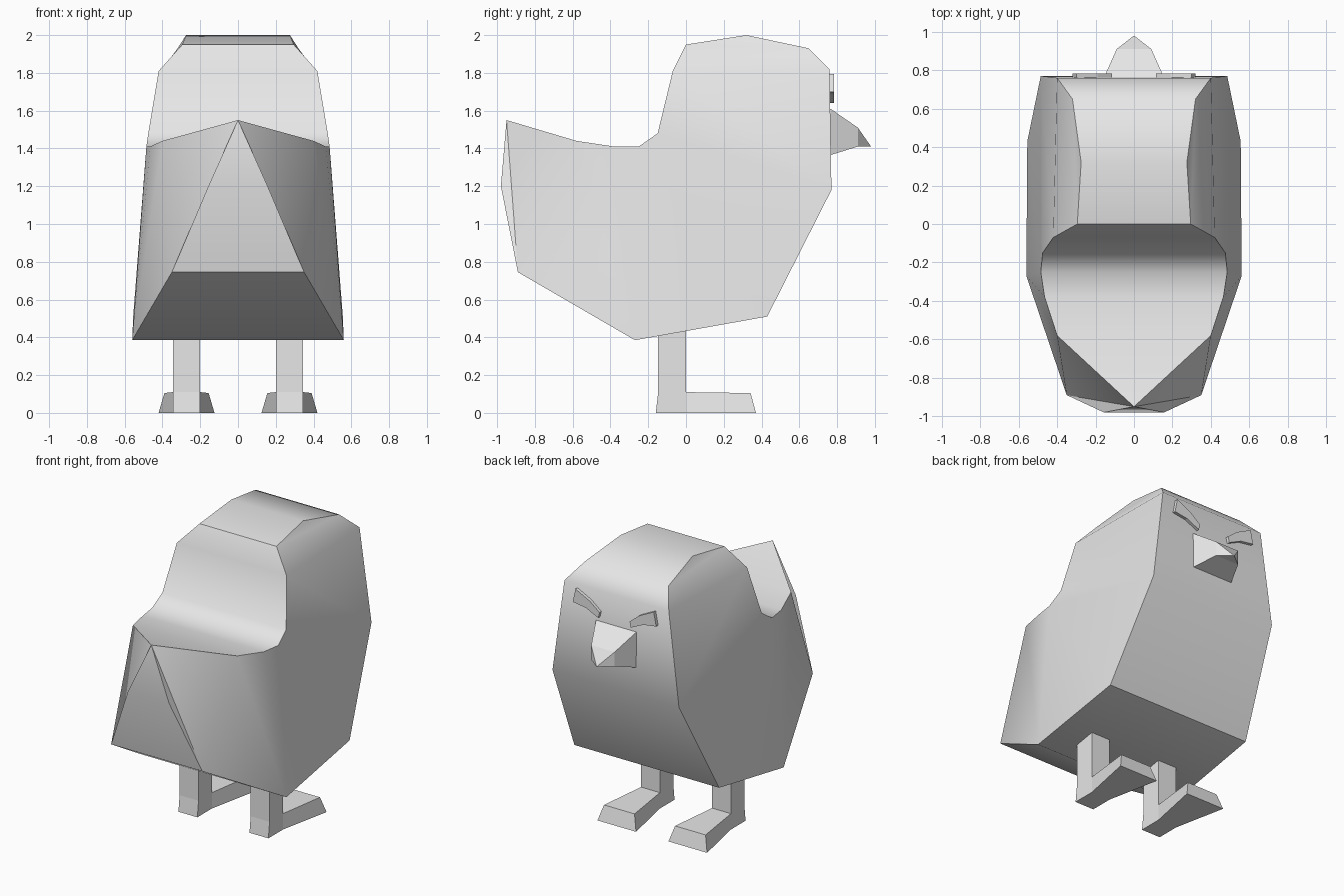
import bpy, bmesh, math

if "Cube" in bpy.data.objects:
    bpy.data.objects.remove(bpy.data.objects["Cube"])

grey = bpy.data.materials.new("light_grey")
grey.diffuse_color = (0.8, 0.8, 0.8, 1)
grey.use_nodes = True
grey.node_tree.nodes["Principled BSDF"].inputs["Base Color"].default_value = grey.diffuse_color


def make_object(name, verts, faces, smooth=None):
    bm = bmesh.new()
    vs = [bm.verts.new(v) for v in verts]
    for f in faces:
        bm.faces.new([vs[i] for i in f])
    bmesh.ops.dissolve_degenerate(bm, dist=0.0005, edges=bm.edges)
    bmesh.ops.remove_doubles(bm, verts=bm.verts, dist=0.0005)
    bmesh.ops.recalc_face_normals(bm, faces=bm.faces)
    mesh = bpy.data.meshes.new(name)
    bm.to_mesh(mesh)
    bm.free()
    mesh.materials.append(grey)
    ob = bpy.data.objects.new(name, mesh)
    bpy.context.collection.objects.link(ob)
    if smooth:
        bpy.ops.object.select_all(action='DESELECT')
        ob.select_set(True)
        bpy.context.view_layer.objects.active = ob
        bpy.ops.object.shade_smooth_by_angle(angle=math.radians(smooth))
    return ob


# Body: outline as (y, z, half width), from tail tip over the head and under the belly
outline = [
    (-0.95, 1.55, 0.0), (-0.58, 1.44, 0.40), (-0.38, 1.41, 0.465),
    (-0.25, 1.41, 0.485), (-0.15, 1.48, 0.475), (-0.07, 1.81, 0.42),
    (0.0, 1.95, 0.295), (0.32, 2.0, 0.275), (0.65, 1.93, 0.32),
    (0.76, 1.82, 0.40), (0.77, 1.18, 0.485), (0.43, 0.51, 0.555),
    (-0.27, 0.385, 0.56), (-0.89, 0.745, 0.35), (-0.98, 1.20, 0.157)]
side = [(0, 13, 14), (0, 1, 13), (1, 12, 13), (1, 2, 12), (2, 3, 12),
        (3, 11, 12), (3, 10, 11), (3, 4, 10), (4, 5, 10), (5, 9, 10),
        (5, 6, 9), (6, 8, 9), (6, 7, 8)]
n = len(outline)
# the tail tip is a single shared point, so its mirrored index is 0
other = [0] + [i + n for i in range(1, n)]
verts = [(w, y, z) for y, z, w in outline] + [(-w, y, z) for y, z, w in outline]
faces = side + [tuple(other[i] for i in t) for t in side]
for i in range(n):
    j = (i + 1) % n
    faces.append(tuple(dict.fromkeys((i, j, other[j], other[i]))))
bm_body = [v for k, v in enumerate(verts) if k != n]
remap = lambda i: i if i < n else i - 1
body = make_object("body", bm_body, [tuple(remap(i) for i in f) for f in faces], 47)

# Beak: rectangular base, narrower middle, pointed tip
sections = [(0.75, 0.155, 1.365, 1.61), (0.765, 0.155, 1.365, 1.61),
            (0.91, 0.09, 1.41, 1.51)]
bv = []
for y, w, lo, hi in sections:
    bv += [(-w, y, lo), (w, y, lo), (w, y, hi), (-w, y, hi)]
bv.append((0, 0.98, 1.41))
bf = [(0, 1, 2, 3)]
for k in range(4):
    m = (k + 1) % 4
    for r in (0, 4):
        bf.append((r + k, r + m, r + 4 + m, r + 4 + k))
    bf.append((8 + k, 8 + m, 12))
make_object("beak", bv, bf)

brow = [(0.32, 1.70), (0.30, 1.795), (0.19, 1.74), (0.115, 1.68),
        (0.125, 1.64), (0.22, 1.685)]
for s, label in ((1, "left"), (-1, "right")):
    # Eyes: thin bent bars on the face
    ev = [(s * x, y, z) for y in (0.755, 0.783) for x, z in brow]
    ef = [(0, 1, 2, 5), (2, 3, 4, 5), (6, 7, 8, 11), (8, 9, 10, 11)]
    ef += [(k, (k + 1) % 6, 6 + (k + 1) % 6, 6 + k) for k in range(6)]
    make_object(label + "_eye", ev, ef)

    # Legs: square post joined to a foot that flares toward the toes
    # levels of the post (z, back y), each a four-cornered ring
    c, w = s * 0.2725, 0.0725
    lv = []
    for z, back in ((0, -0.16), (0.11, -0.147), (0.5, -0.147)):
        lv += [(c - w, back, z), (c + w, back, z), (c + w, 0, z), (c - w, 0, z)]
    # toe end, bottom then top
    lv += [(c + 0.148, 0.37, 0), (c - 0.148, 0.37, 0),
           (c + 0.117, 0.342, 0.105), (c - 0.117, 0.342, 0.105)]
    lf = [(0, 1, 2, 3), (8, 9, 10, 11)]
    for r in (0, 4):
        for k in range(4):
            m = (k + 1) % 4
            if (r, k) != (0, 2):
                lf.append((r + k, r + m, r + 4 + m, r + 4 + k))
    lf += [(3, 2, 12, 13), (7, 6, 14, 15), (2, 6, 14, 12),
           (3, 7, 15, 13), (12, 13, 15, 14)]
    make_object(label + "_leg", lv, lf)
